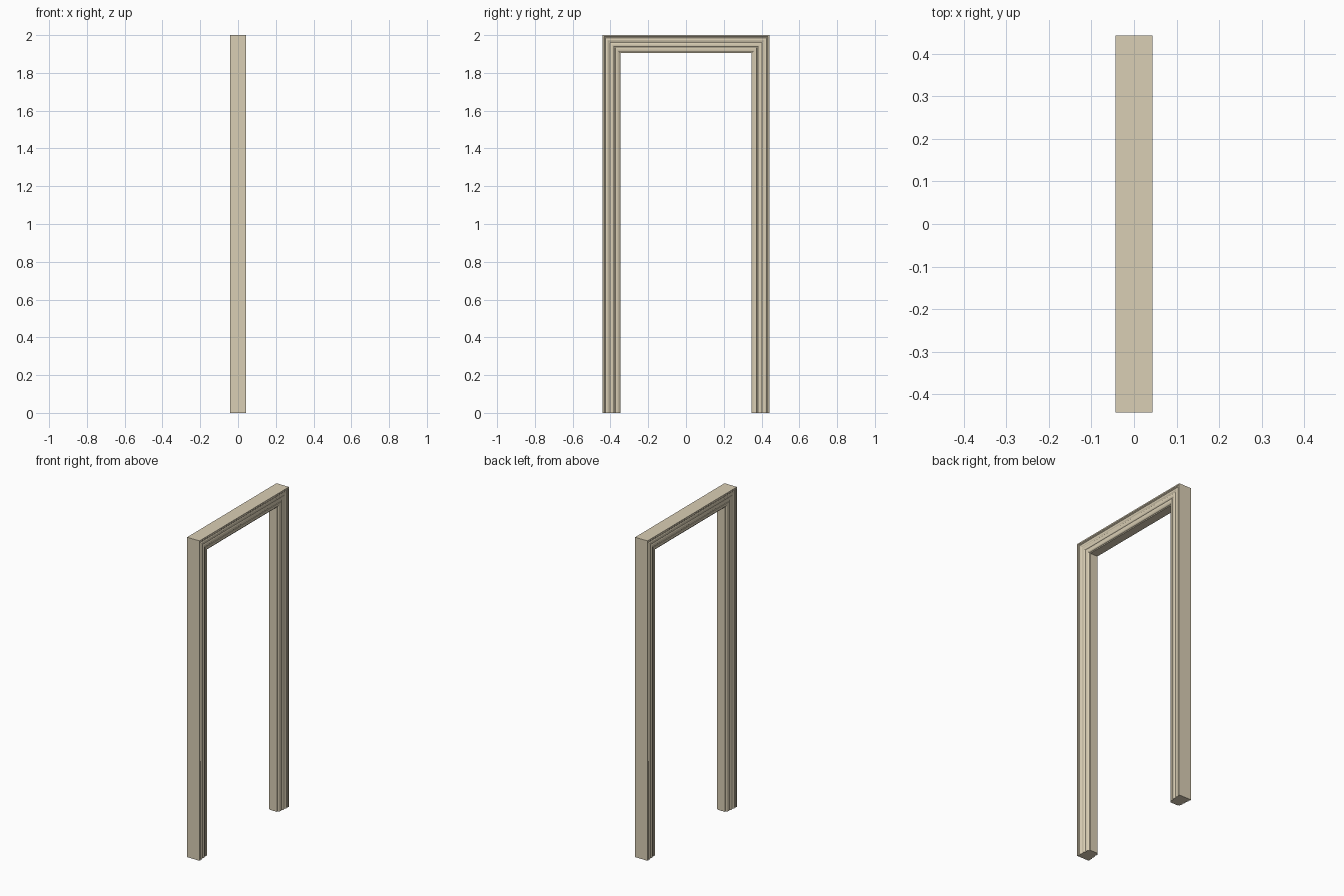
import bpy, bmesh, math

if "Cube" in bpy.data.objects:
    bpy.data.objects.remove(bpy.data.objects["Cube"])

HALF_Y, TOP = 0.442, 2.0

# Moulding half section: (inset from the outer edge, half depth in x)
half = [(0.0, 0.043), (0.008, 0.043), (0.010, 0.041), (0.014, 0.041)]


def arc(cd, cx, rd, rx, a0, a1, n):
    for i in range(n + 1):
        a = math.radians(a0 + (a1 - a0) * i / n)
        half.append((cd + rd * math.cos(a), cx + rx * math.sin(a)))


arc(0.024, 0.037, 0.008, 0.005, 160, 20, 5)    # outer bead
half += [(0.034, 0.0375), (0.038, 0.0375)]
arc(0.050, 0.036, 0.010, 0.004, 170, 10, 5)    # middle bead
half += [(0.062, 0.034), (0.067, 0.034), (0.068, 0.037)]
arc(0.072, 0.028, 0.018, 0.0095, 90, 20, 6)    # rounded inner nose
half += [(0.090, 0.028), (0.095, 0.026)]

section = half + [(d, -x) for d, x in reversed(half)]

# Sweep the section around the opening with mitred corners
bm = bmesh.new()
rings = []
for side, high in ((-1, 0), (-1, 1), (1, 1), (1, 0)):
    rings.append([bm.verts.new((x, side * (HALF_Y - d), high * (TOP - d)))
                  for d, x in section])
n = len(section)
for a, b in zip(rings, rings[1:]):
    for i in range(n):
        j = (i + 1) % n
        bm.faces.new((a[i], a[j], b[j], b[i]))
bm.faces.new(rings[0])
bm.faces.new(rings[-1][::-1])
bmesh.ops.recalc_face_normals(bm, faces=bm.faces[:])

mesh = bpy.data.meshes.new("door_frame")
bm.to_mesh(mesh)
bm.free()
frame = bpy.data.objects.new("door_frame", mesh)
bpy.context.collection.objects.link(frame)

# Pale wood colour
wood = bpy.data.materials.new("pale_wood")
wood.diffuse_color = (0.70, 0.62, 0.46, 1)
wood.use_nodes = True
wood.node_tree.nodes["Principled BSDF"].inputs["Base Color"].default_value = wood.diffuse_color
mesh.materials.append(wood)

# Smooth the beads, keep the fillets and mitres sharp
bpy.context.view_layer.objects.active = frame
frame.select_set(True)
bpy.ops.object.shade_smooth_by_angle(angle=math.radians(30))
